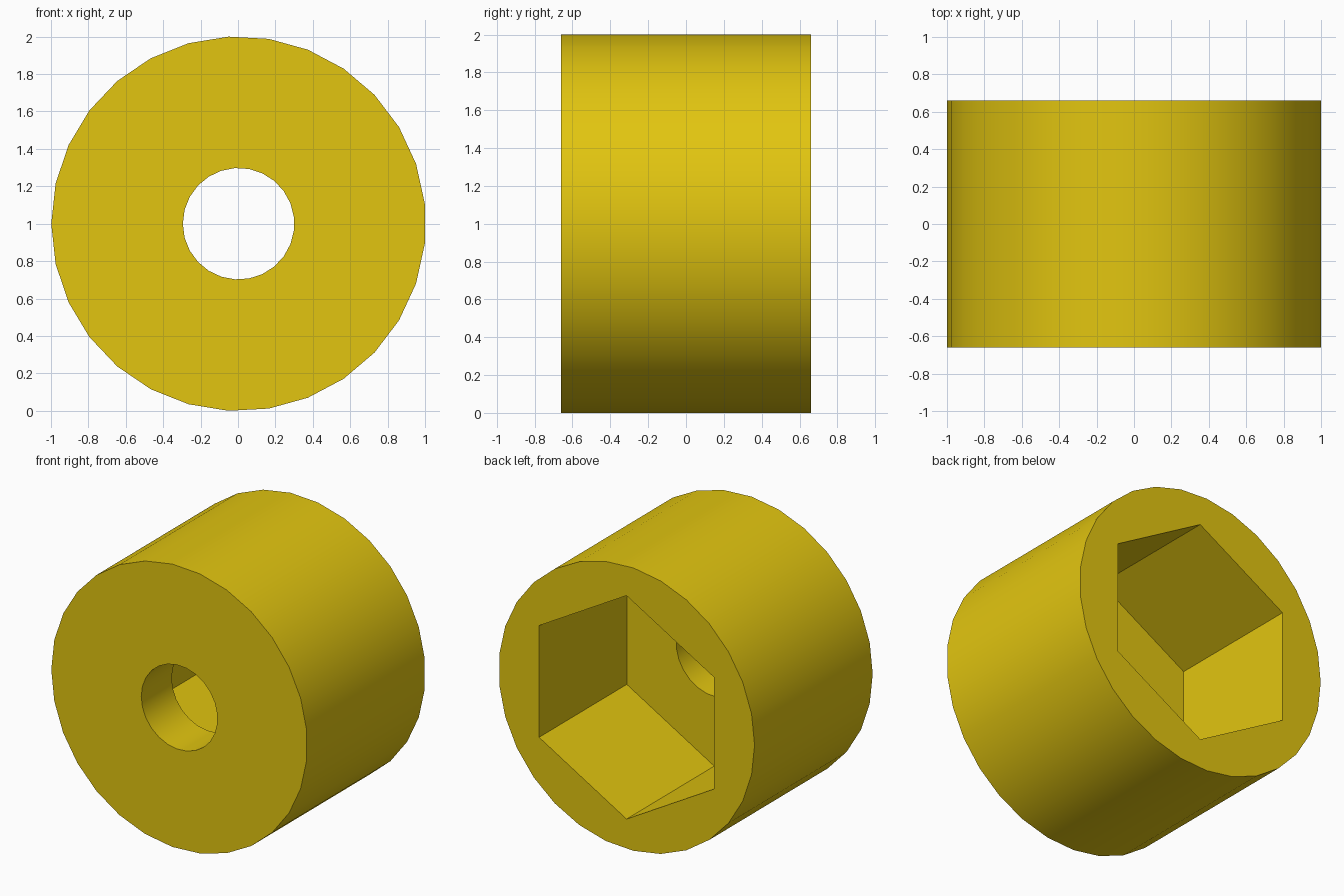
import bpy, bmesh, math

if "Cube" in bpy.data.objects:
    bpy.data.objects.remove(bpy.data.objects["Cube"])

yellow = bpy.data.materials.new("yellow")
yellow.diffuse_color = (0.76, 0.56, 0.005, 1)
yellow.use_nodes = True
yellow.node_tree.nodes["Principled BSDF"].inputs["Base Color"].default_value = yellow.diffuse_color

CX, CZ = 0.003, 1.0   # axis of the knob runs along y


def prism(name, sides, radius, y0, y1, start):
    """Regular prism along y, first corner at angle start (degrees)."""
    bm = bmesh.new()
    ring = []
    for i in range(sides):
        a = math.radians(start) + 2 * math.pi * i / sides
        ring.append(bm.verts.new((CX + radius * math.cos(a), y0, CZ + radius * math.sin(a))))
    face = bm.faces.new(ring)
    ext = bmesh.ops.extrude_face_region(bm, geom=[face])
    for v in ext["geom"]:
        if isinstance(v, bmesh.types.BMVert):
            v.co.y = y1
    bmesh.ops.recalc_face_normals(bm, faces=bm.faces)
    me = bpy.data.meshes.new(name)
    bm.to_mesh(me)
    bm.free()
    me.materials.append(yellow)
    ob = bpy.data.objects.new(name, me)
    bpy.context.collection.objects.link(ob)
    return ob


# round body, bolt hole and hexagonal nut pocket open to the back
body = prism("round_body", 29, 1.0015, -0.66, 0.66, 180)
cutters = [prism("bolt_hole_cutter", 25, 0.298, -0.9, 0.0, 180),
           prism("nut_pocket_cutter", 6, 0.79, -0.32, 0.9, 90)]

bpy.context.view_layer.objects.active = body
body.select_set(True)
for c in cutters:
    c.hide_render = True
    mod = body.modifiers.new(c.name, "BOOLEAN")
    mod.operation = "DIFFERENCE"
    mod.solver = "EXACT"
    mod.object = c
    bpy.ops.object.modifier_apply(modifier=mod.name)
    bpy.data.objects.remove(c)

# smooth round walls, sharp rims and pocket corners
bpy.ops.object.select_all(action="DESELECT")
body.select_set(True)
bpy.ops.object.shade_smooth_by_angle(angle=math.radians(30))
